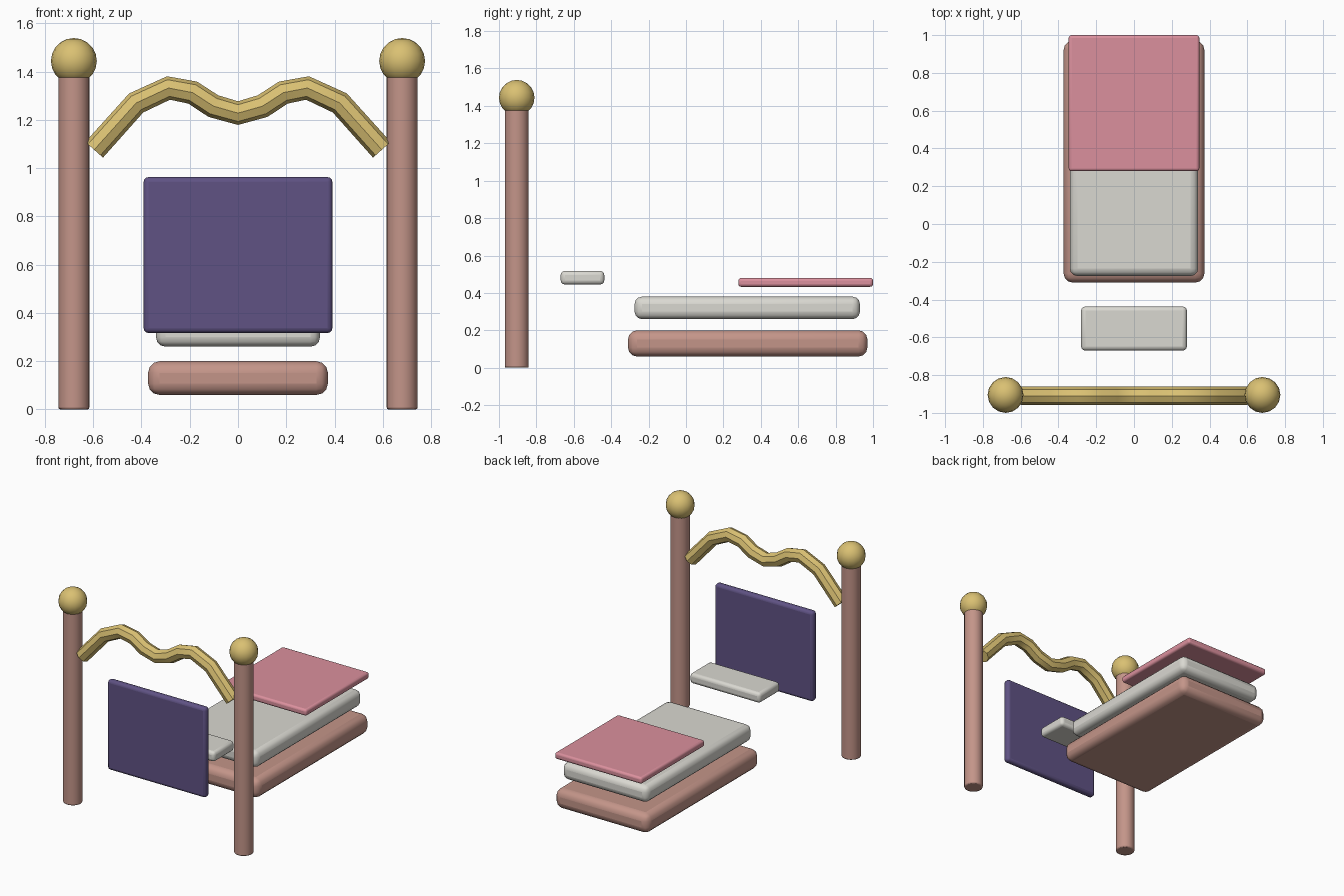
import bpy
import math

if "Cube" in bpy.data.objects:
    bpy.data.objects.remove(bpy.data.objects["Cube"], do_unlink=True)


def make_material(name, rgb):
    mat = bpy.data.materials.new(name)
    mat.use_nodes = True
    mat.diffuse_color = (*rgb, 1)
    mat.node_tree.nodes["Principled BSDF"].inputs["Base Color"].default_value = (*rgb, 1)
    return mat


rose_wood = make_material("rose wood", (0.55, 0.30, 0.25))
gold = make_material("gold", (0.70, 0.53, 0.17))
purple = make_material("purple", (0.115, 0.085, 0.23))
linen = make_material("linen grey", (0.70, 0.69, 0.64))
pink = make_material("pink", (0.71, 0.28, 0.34))


def finish(name, mat, bevel=0, segments=3):
    """Name, colour, round and smooth the active object."""
    obj = bpy.context.object
    obj.name = name
    obj.data.materials.append(mat)
    bpy.ops.object.transform_apply(location=False, rotation=False, scale=True)
    bpy.ops.object.shade_smooth_by_angle(angle=math.radians(40))
    if bevel:
        mod = obj.modifiers.new("Rounded edges", "BEVEL")
        mod.width = bevel
        mod.segments = segments
        mod.limit_method = "ANGLE"
        bpy.ops.object.modifier_move_to_index(modifier=mod.name, index=0)
    return obj


def slab(name, mat, width, y_range, z_range, bevel):
    """Rounded box centred on x = 0."""
    (y0, y1), (z0, z1) = y_range, z_range
    bpy.ops.mesh.primitive_cube_add(size=1, location=(0, (y0 + y1) / 2, (z0 + z1) / 2))
    bpy.context.object.scale = (width, y1 - y0, z1 - z0)
    return finish(name, mat, bevel)


# Stacked bedding and headboard panel
slab("bed_frame", rose_wood, 0.745, (-0.31, 0.97), (0.06, 0.2), 0.048)
slab("mattress", linen, 0.68, (-0.275, 0.93), (0.26, 0.38), 0.04)
slab("blanket", pink, 0.692, (0.28, 1.0), (0.433, 0.48), 0.015)
slab("pillow", linen, 0.56, (-0.67, -0.437), (0.445, 0.518), 0.022)
slab("headboard_panel", purple, 0.782, (-0.93, -0.88), (0.317, 0.963), 0.02)

# Posts topped with balls
POST_Y, POST_HEIGHT = -0.905, 1.385
for side, sign in (("left", 1), ("right", -1)):
    x = sign * 0.68
    bpy.ops.mesh.primitive_cylinder_add(vertices=24, radius=0.064, depth=POST_HEIGHT,
                                        location=(x, POST_Y, POST_HEIGHT / 2))
    finish(f"{side}_post", rose_wood, 0.008, 2)
    bpy.ops.mesh.primitive_uv_sphere_add(segments=16, ring_count=10, radius=0.095,
                                         location=(x, POST_Y, 1.444))
    finish(f"{side}_post_ball", gold)

# Wavy top rail, mirrored from one half of its path
half = [(0.596, 1.076), (0.422, 1.27), (0.288, 1.332), (0.188, 1.313), (0.102, 1.257)]
path = [(-x, z) for x, z in half] + [(0, 1.228)] + half[::-1]
curve = bpy.data.curves.new("top_rail", "CURVE")
curve.dimensions = "3D"
curve.bevel_depth = 0.049
curve.bevel_resolution = 2
curve.use_fill_caps = True
spline = curve.splines.new("POLY")
spline.points.add(len(path) - 1)
for point, (x, z) in zip(spline.points, path):
    point.co = (x, -0.91, z, 1)
rail = bpy.data.objects.new("top_rail", curve)
bpy.context.collection.objects.link(rail)
bpy.ops.object.select_all(action="DESELECT")
rail.select_set(True)
bpy.context.view_layer.objects.active = rail
bpy.ops.object.convert(target="MESH")
finish("top_rail", gold)
bpy.ops.object.shade_smooth_by_angle(angle=math.radians(50))
